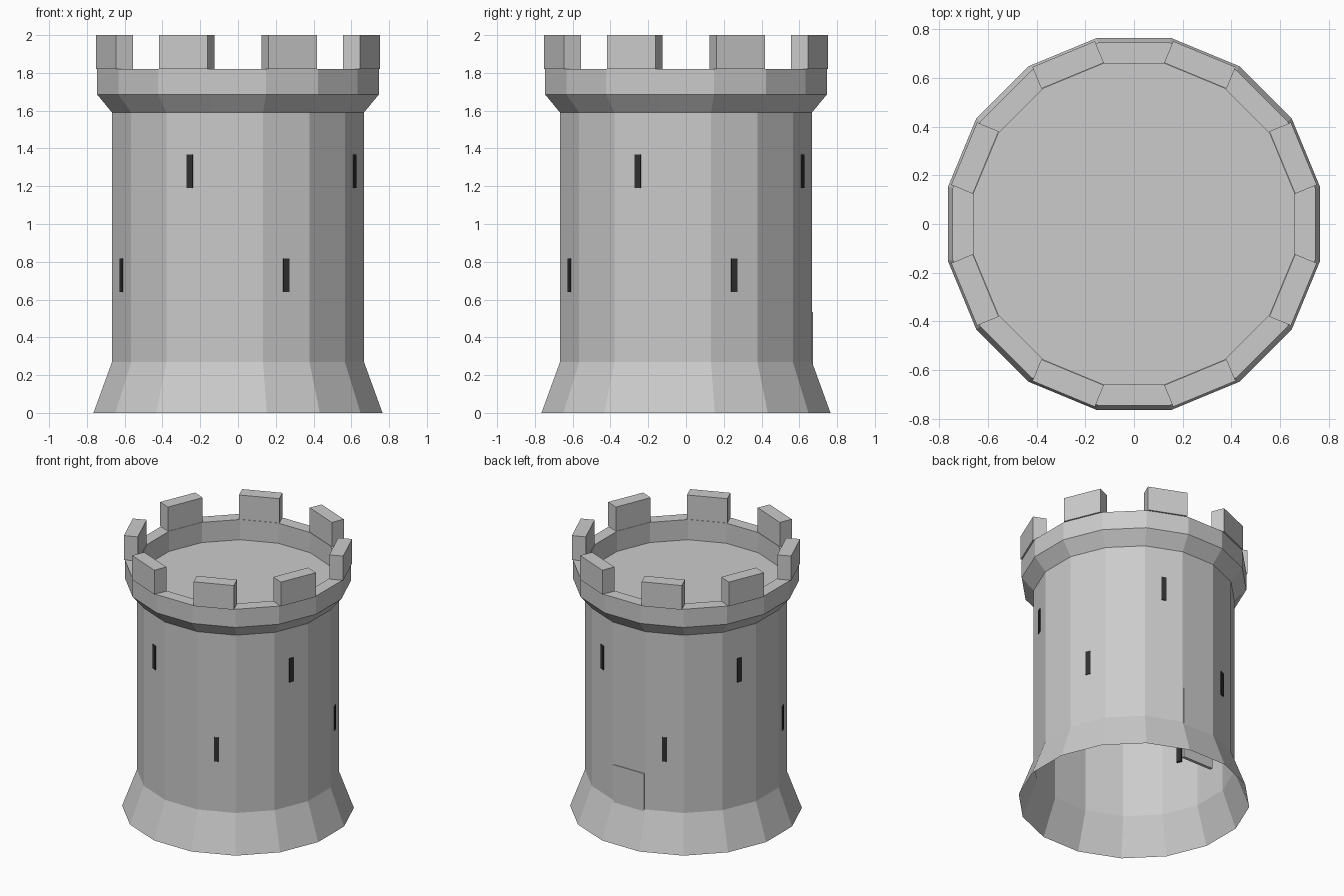
import bpy, bmesh
from math import pi, cos, sin, radians
from mathutils import Matrix

if "Cube" in bpy.data.objects:
    bpy.data.objects.remove(bpy.data.objects["Cube"])

SIDES = 16

def finish(bm, name, mat=None):
    bmesh.ops.recalc_face_normals(bm, faces=bm.faces)
    mesh = bpy.data.meshes.new(name)
    bm.to_mesh(mesh)
    bm.free()
    obj = bpy.data.objects.new(name, mesh)
    bpy.context.collection.objects.link(obj)
    if mat:
        mesh.materials.append(mat)
    return obj

def wall_box(name, angle, r0, r1, width, z0, z1, mat=None):
    """Box from radius r0 to r1, facing outward at the given angle (degrees)."""
    bm = bmesh.new()
    m = (Matrix.Rotation(radians(angle), 4, 'Z')
         @ Matrix.Translation(((r0 + r1) / 2, 0, (z0 + z1) / 2))
         @ Matrix.Diagonal((r1 - r0, width, z1 - z0, 1)))
    bmesh.ops.create_cube(bm, size=1, matrix=m)
    return finish(bm, name, mat)

# Tower shell: flared foot, shaft, corbel, parapet and sunken roof, open below
profile = [(.78, 0), (.68, .27), (.68, 1.59), (.76, 1.685),
           (.76, 1.82), (.67, 1.82), (.67, 1.67)]
bm = bmesh.new()
rings = []
for r, z in profile:
    rings.append([bm.verts.new((r * cos((k + .5) * 2 * pi / SIDES),
                                r * sin((k + .5) * 2 * pi / SIDES), z))
                  for k in range(SIDES)])
for a, b in zip(rings, rings[1:]):
    for k in range(SIDES):
        n = (k + 1) % SIDES
        bm.faces.new((a[k], a[n], b[n], b[k]))
bm.faces.new(rings[-1])
finish(bm, "tower")

# Merlons and alternating high / low arrow slits
dark = bpy.data.materials.new("dark_slit")
dark.diffuse_color = (.03, .03, .03, 1)
dark.use_nodes = True
dark.node_tree.nodes["Principled BSDF"].inputs["Base Color"].default_value = dark.diffuse_color
for i in range(8):
    angle = 22.5 + 45 * i
    wall_box(f"merlon_{i}", angle, .66, .756, .278, 1.82, 2.0)
    z = 1.19 if i % 2 else .64
    wall_box(f"arrow_slit_{i}", angle, .652, .672, .036, z, z + .178, dark)

# Door slab on the back
wall_box("door", 90, .65, .672, .25, 0, .535)
